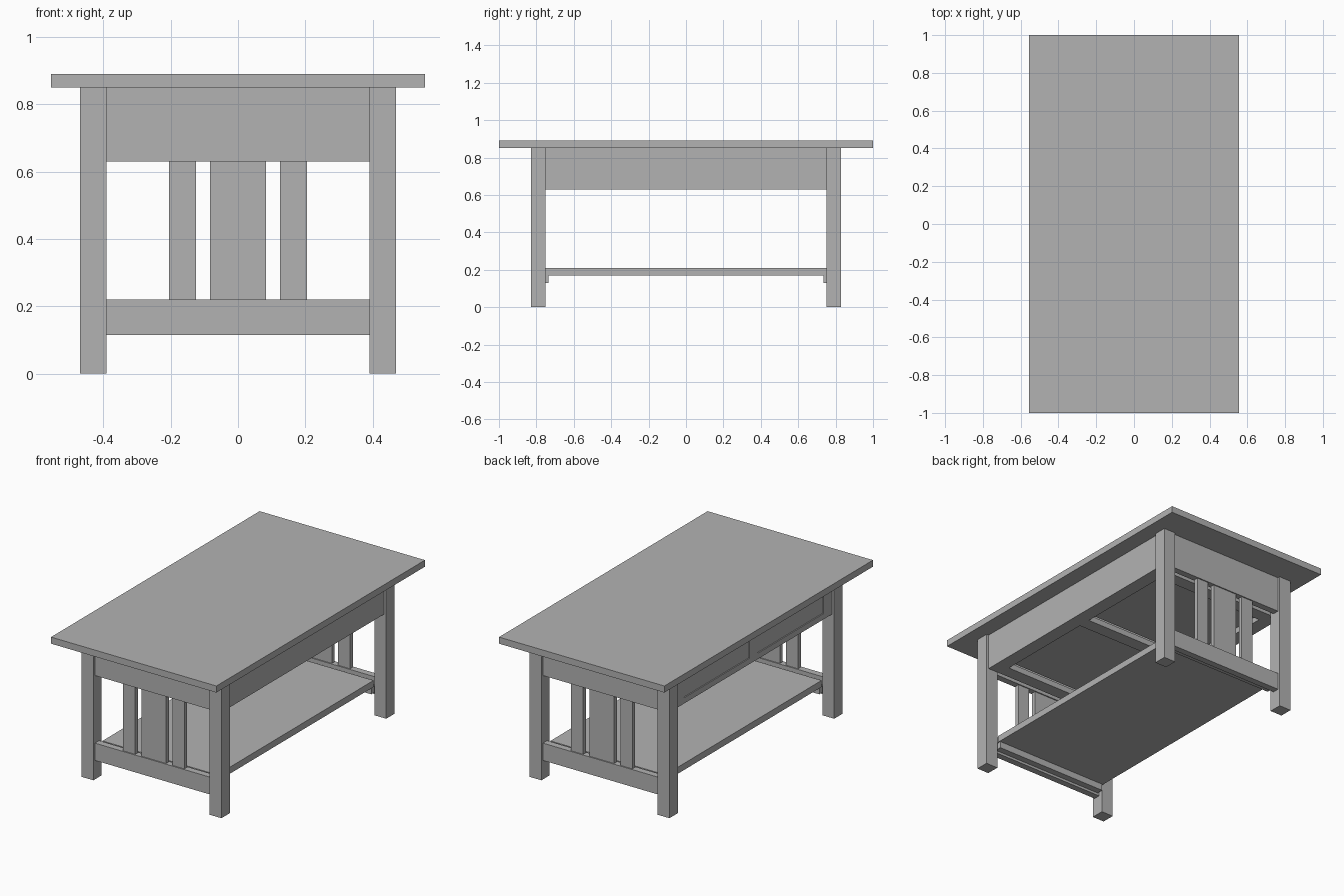
import bpy
import bmesh
from mathutils import Vector

if "Cube" in bpy.data.objects:
    bpy.data.objects.remove(bpy.data.objects["Cube"])

grey = bpy.data.materials.new("plain grey")
grey.use_nodes = True
COLOUR = (0.45, 0.45, 0.45, 1)
grey.diffuse_color = COLOUR
grey.node_tree.nodes["Principled BSDF"].inputs["Base Color"].default_value = COLOUR


def box(name, x, y, z):
    """Box spanning the given (low, high) ranges."""
    bm = bmesh.new()
    bmesh.ops.create_cube(bm, size=1)
    for v in bm.verts:
        v.co = Vector(r[0] if c < 0 else r[1] for c, r in zip(v.co, (x, y, z)))
    mesh = bpy.data.meshes.new(name)
    bm.to_mesh(mesh)
    bm.free()
    mesh.materials.append(grey)
    obj = bpy.data.objects.new(name, mesh)
    bpy.context.collection.objects.link(obj)
    return obj


def mirrored(obj, x=False, y=False):
    mod = obj.modifiers.new("mirror", "MIRROR")
    mod.use_axis = (x, y, False)
    mod.use_clip = False
    return obj


LEG_IN, LEG_OUT = 0.39, 0.47      # leg range across x
END_IN, END_OUT = 0.75, 0.83      # leg range along y
TOP, APRON = 0.85, 0.63           # underside of top, bottom of aprons
RAIL = 0.665                      # top of the drawer frame rails

# Top, legs and shelf
box("table_top", (-0.555, 0.555), (-1, 1), (TOP, 0.89))
mirrored(box("leg", (LEG_IN, LEG_OUT), (END_IN, END_OUT), (0, TOP)), True, True)
box("shelf", (-0.385, 0.385), (-END_IN, END_IN), (0.17, 0.21))

# End panels: apron, lower rail, slats and shelf cleat
span = (-LEG_IN, LEG_IN)
mirrored(box("end_apron", span, (0.775, 0.815), (APRON, TOP)), y=True)
mirrored(box("end_lower_rail", span, (0.775, 0.815), (0.115, 0.22)), y=True)
mirrored(box("shelf_cleat", (-0.38, 0.38), (0.735, 0.775), (0.13, 0.17)), y=True)
mirrored(box("wide_slat", (-0.083, 0.083), (0.782, 0.808), (0.22, APRON)), y=True)
mirrored(box("narrow_slat", (0.125, 0.205), (0.782, 0.808), (0.22, APRON)), True, True)

# Plain apron on the left side, framed drawer openings on the right side
box("side_apron", (0.415, 0.455), (-END_IN, END_IN), (APRON, TOP))
box("drawer_rail_bottom", (-0.455, -0.415), (-END_IN, END_IN), (APRON, RAIL))
box("drawer_rail_top", (-0.455, -0.415), (-END_IN, END_IN), (0.82, TOP))
mirrored(box("drawer_stile_outer", (-0.455, -0.415), (0.67, END_IN), (RAIL, 0.82)), y=True)
box("drawer_stile_middle", (-0.455, -0.415), (-0.04, 0.04), (RAIL, 0.82))

# Frame under the drawers
box("frame_rail_middle", (-0.415, 0.415), (-0.04, 0.04), (APRON, RAIL))
mirrored(box("frame_rail_end", (-0.415, 0.415), (0.67, END_IN), (APRON, RAIL)), y=True)
mirrored(box("frame_rail_side", (0.37, 0.415), (-0.67, 0.67), (APRON, RAIL)), x=True)

# Drawers: front plus an open box
mirrored(box("drawer_front", (-0.452, -0.425), (0.043, 0.667), (0.668, 0.817)), y=True)
mirrored(box("drawer_bottom", (-0.425, 0.38), (0.05, 0.66), (RAIL, 0.68)), y=True)
for name, low in (("inner", 0.05), ("outer", 0.645)):
    mirrored(box("drawer_side_" + name, (-0.425, 0.38), (low, low + 0.015), (0.68, 0.81)), y=True)
mirrored(box("drawer_back", (0.365, 0.38), (0.065, 0.645), (0.68, 0.81)), y=True)
